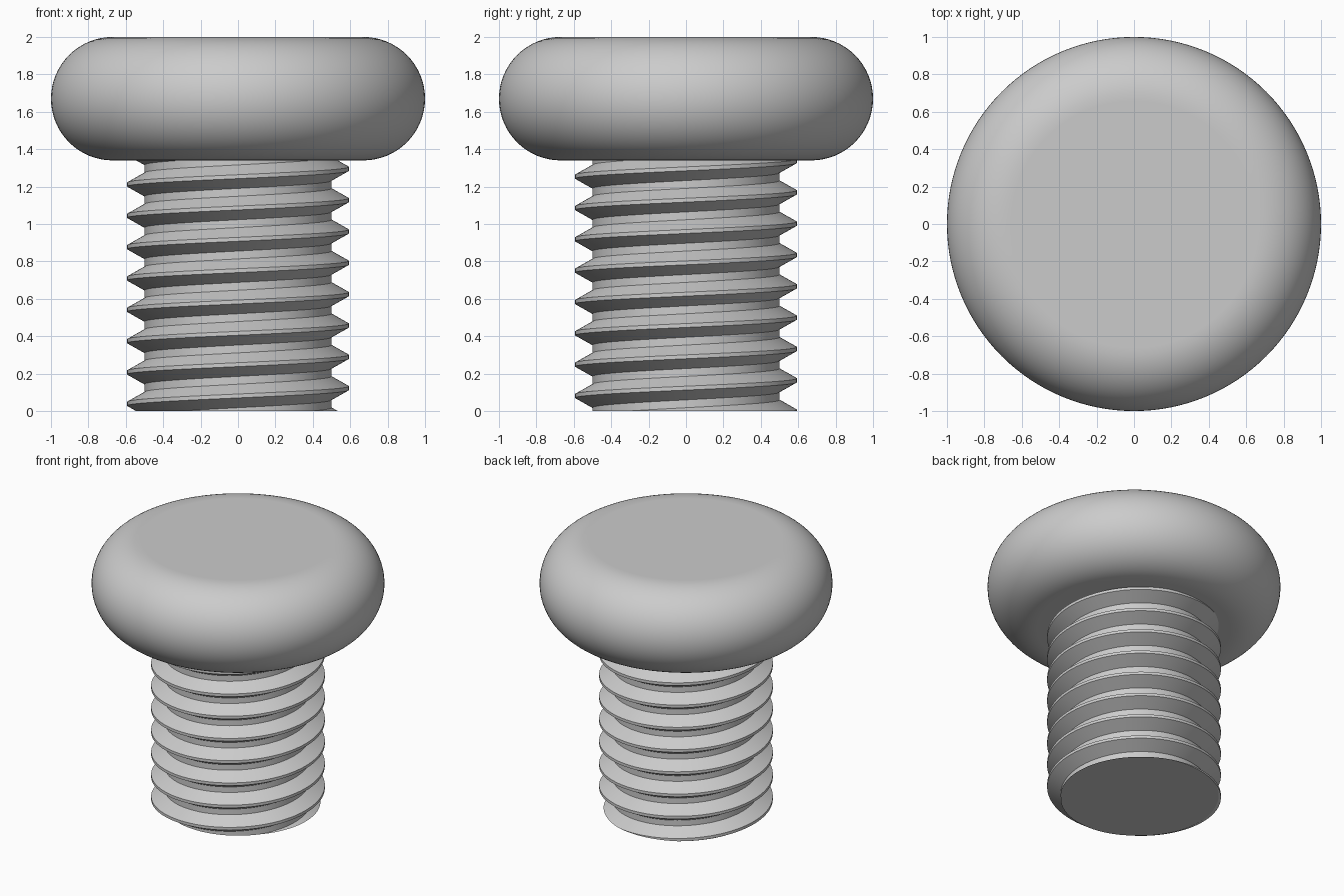
import bpy, bmesh
from math import pi, cos, sin

cube = bpy.data.objects.get("Cube")
if cube:
    bpy.data.objects.remove(cube, do_unlink=True)

SEGMENTS = 128
HEAD_BOTTOM, TOP = 1.34, 2.0
PITCH = 0.1675
MAJOR, MINOR = 0.593, 0.5
CREST_Z = 1.295          # height of a crest on the +x side

steel = bpy.data.materials.new("grey steel")
steel.use_nodes = True
grey = (0.6, 0.6, 0.6, 1)
steel.diffuse_color = grey
steel.node_tree.nodes["Principled BSDF"].inputs["Base Color"].default_value = grey


def finish(bm, name):
    """Turn the bmesh into a smooth-shaded steel object."""
    bmesh.ops.recalc_face_normals(bm, faces=bm.faces)
    mesh = bpy.data.meshes.new(name)
    bm.to_mesh(mesh)
    bm.free()
    mesh.materials.append(steel)
    obj = bpy.data.objects.new(name, mesh)
    bpy.context.collection.objects.link(obj)
    bpy.ops.object.select_all(action='DESELECT')
    obj.select_set(True)
    bpy.context.view_layer.objects.active = obj
    bpy.ops.object.shade_smooth_by_angle(angle=pi / 9)


# Head: a flat disc with a full half-round rim
bm = bmesh.new()
rim = (TOP - HEAD_BOTTOM) / 2
mid, core, steps = HEAD_BOTTOM + rim, 1 - rim, 32
profile = [(0, TOP), (core - 0.01, TOP)]
for i in range(steps + 1):
    a = pi / 2 - pi * i / steps
    profile.append((core + rim * cos(a), mid + rim * sin(a)))
profile += [(core - 0.01, HEAD_BOTTOM), (0, HEAD_BOTTOM)]
verts = [bm.verts.new((r, 0, z)) for r, z in profile]
edges = [bm.edges.new(pair) for pair in zip(verts, verts[1:])]
bmesh.ops.spin(bm, geom=verts + edges, cent=(0, 0, 0), axis=(0, 0, 1),
               angle=2 * pi, steps=SEGMENTS)
bmesh.ops.remove_doubles(bm, verts=bm.verts, dist=0.0001)
finish(bm, "head")

# Threaded shank: a helical sheet of crest, flank and root bands
bm = bmesh.new()
crest, root = PITCH / 16, PITCH / 8
thread = [(MAJOR, -crest), (MAJOR, crest),
          (MINOR, PITCH / 2 - root), (MINOR, PITCH / 2 + root)]
turns = 11
start = CREST_Z - 10 * PITCH
columns = []
for j in range(SEGMENTS):
    a = 2 * pi * j / SEGMENTS
    columns.append([bm.verts.new((r * cos(a), r * sin(a),
                                  start + (t + j / SEGMENTS) * PITCH + dz))
                    for t in range(turns) for r, dz in thread])
for j in range(SEGMENTS):
    here, there = columns[j], columns[(j + 1) % SEGMENTS]
    if j == SEGMENTS - 1:
        there = there[len(thread):]      # the seam climbs by one pitch
    for k in range(len(there) - 1):
        bm.faces.new((here[k], there[k], there[k + 1], here[k + 1]))

# Cut the shank flat at the ground and just inside the head, and cap it
for z, normal in ((0, -1), (HEAD_BOTTOM + 0.02, 1)):
    cut = bmesh.ops.bisect_plane(bm, geom=bm.verts[:] + bm.edges[:] + bm.faces[:],
                                 plane_co=(0, 0, z), plane_no=(0, 0, normal),
                                 clear_outer=True)
    rim_edges = [e for e in cut["geom_cut"] if isinstance(e, bmesh.types.BMEdge)]
    bmesh.ops.contextual_create(bm, geom=rim_edges)
finish(bm, "threaded_shank")
